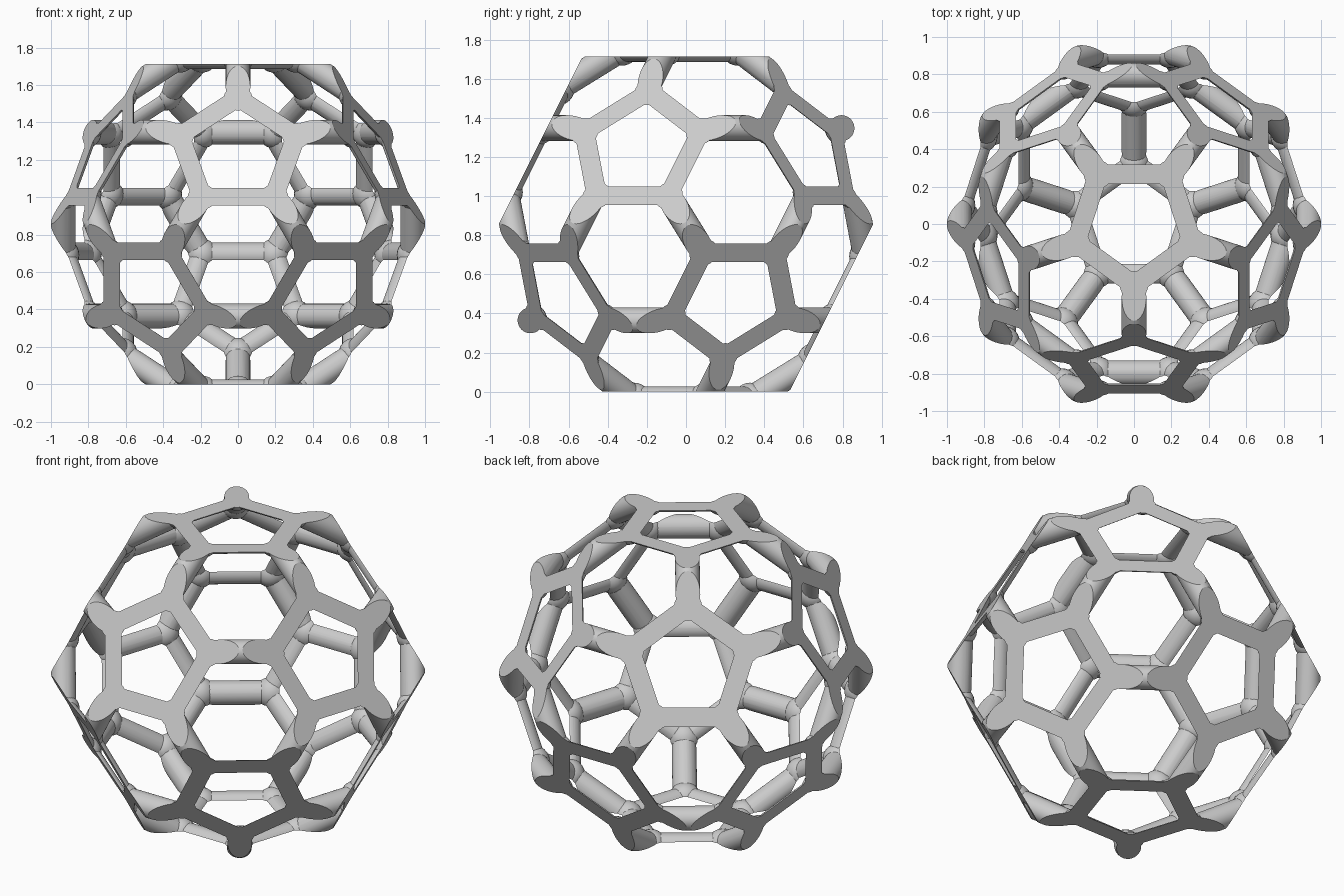
import bpy, bmesh, math
from itertools import combinations
from mathutils import Vector, Matrix

if "Cube" in bpy.data.objects:
    bpy.data.objects.remove(bpy.data.objects["Cube"])

H = 0.856        # distance from centre to each flat cut
EDGE = 0.385     # strut length between joint centres
TUBE_R = 0.066
BALL_R = 0.086
SETBACK = 0.05   # struts start inside the joints, so they never touch each other
CENTRE = Vector((0, 0, H))

# Twelve five-fold axes, one straight up
axes = [Vector((0, 0, 1))]
for k in range(5):
    a = math.radians(-90 + 72 * k)
    axes.append(Vector((2 * math.cos(a), 2 * math.sin(a), 1)) / math.sqrt(5))
axes += [-v for v in axes]


def near(i, j):
    return i != j and axes[i].dot(axes[j]) > 0.4


# Joints: one on each side of every neighbouring pair of axes
reach = 3 * EDGE / 1.05146
joints = [(2 * axes[i] + axes[j]) / 3 * reach
          for i in range(12) for j in range(12) if near(i, j)]


def make_object(name, bm):
    bmesh.ops.recalc_face_normals(bm, faces=bm.faces)
    mesh = bpy.data.meshes.new(name)
    bm.to_mesh(mesh)
    bm.free()
    ob = bpy.data.objects.new(name, mesh)
    bpy.context.collection.objects.link(ob)
    return ob


# Round joints
bm = bmesh.new()
for p in joints:
    bmesh.ops.create_uvsphere(bm, u_segments=24, v_segments=12, radius=BALL_R,
                              matrix=Matrix.Translation(p + CENTRE))
frame = make_object("ball_frame", bm)

# Round struts
bm = bmesh.new()
for p, q in combinations(joints, 2):
    d = q - p
    if d.length < EDGE * 1.1:
        m = Matrix.Translation((p + q) / 2 + CENTRE) @ d.to_track_quat('Z', 'Y').to_matrix().to_4x4()
        bmesh.ops.create_cone(bm, cap_ends=True, segments=32, radius1=TUBE_R, radius2=TUBE_R,
                              depth=d.length - 2 * SETBACK, matrix=m)
struts = make_object("struts_helper", bm)

# Twelve-sided solid that trims the outside flat
bm = bmesh.new()
for i, j, k in combinations(range(12), 3):
    if near(i, j) and near(j, k) and near(i, k):
        bm.verts.new((axes[i] + axes[j] + axes[k]).normalized() * H * 1.25841 + CENTRE)
bmesh.ops.convex_hull(bm, input=bm.verts)
trim = make_object("trim_helper", bm)

# Join joints and struts, then trim
bpy.context.view_layer.objects.active = frame
frame.select_set(True)
for helper, op in ((struts, 'UNION'), (trim, 'INTERSECT')):
    mod = frame.modifiers.new(op.lower(), 'BOOLEAN')
    mod.operation = op
    mod.solver = 'MANIFOLD'
    mod.object = helper
    bpy.ops.object.modifier_apply(modifier=mod.name)
    bpy.data.objects.remove(helper)

grey = bpy.data.materials.new("light_grey")
grey.diffuse_color = (0.6, 0.6, 0.6, 1)
grey.use_nodes = True
grey.node_tree.nodes["Principled BSDF"].inputs["Base Color"].default_value = grey.diffuse_color
frame.data.materials.clear()
frame.data.materials.append(grey)
bpy.ops.object.shade_smooth_by_angle(angle=math.radians(25))
